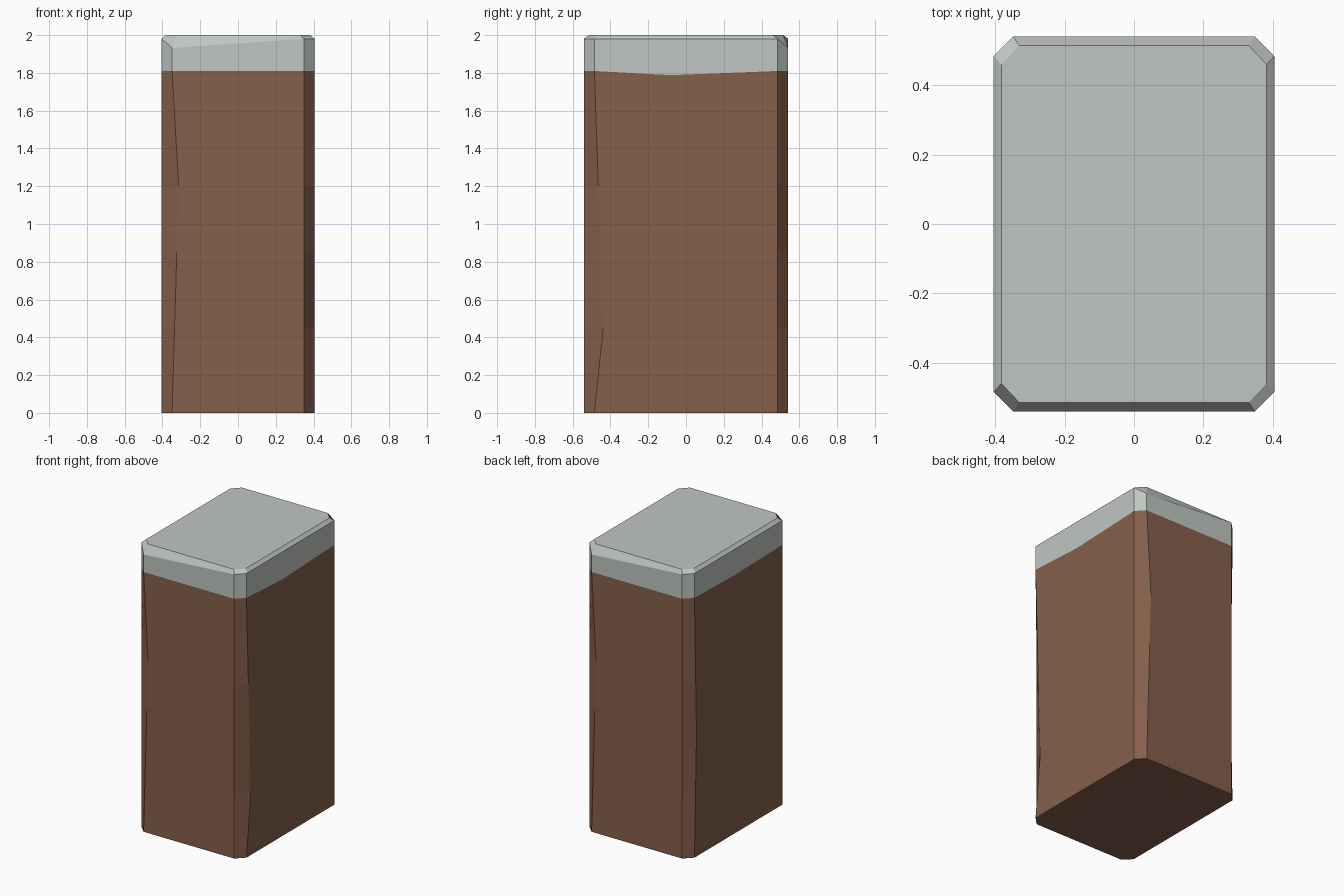
import bpy, bmesh

if "Cube" in bpy.data.objects:
    bpy.data.objects.remove(bpy.data.objects["Cube"])

X, Y, CX, CY = 0.405, 0.541, 0.349, 0.485   # half sizes and corner-cut positions
CAP = 1.81


def material(name, rgb):
    m = bpy.data.materials.new(name)
    lin = [((c / 255 + 0.055) / 1.055) ** 2.4 for c in rgb]
    m.diffuse_color = (*lin, 1)
    m.use_nodes = True
    m.node_tree.nodes["Principled BSDF"].inputs["Base Color"].default_value = m.diffuse_color
    return m


def bump(z, peak, amount):
    # worn-edge offset: zero at the floor and cap line, largest at peak
    if z >= CAP:
        return 0
    return amount * (z / peak if z < peak else (CAP - z) / (CAP - peak))


def ring(z, dip_r=0.0, dip_l=0.0):
    # chamfered rectangle with an extra point midway along both long sides
    f = CX - bump(z, 1.2, 0.035)
    r = CY - bump(z, 0.45, 0.047)
    l = CY - bump(z, 0.85, 0.022)
    return [(-f, -Y, z), (CX, -Y, z), (X, -r, z), (X, -0.08, z - dip_r), (X, CY, z),
            (f, Y, z), (-CX, Y, z), (-X, l, z), (-X, 0.05, z - dip_l), (-X, -CY, z)]


def rim():
    # shoulder ring with two opposite corners chipped lower
    pts = [list(p) for p in ring(CAP)]
    for i, p in enumerate(pts):
        p[2] = 1.932 if i in (0, 5) else 1.98
    return pts


def top():
    a, b, c, d = 0.383, 0.515, 0.331, 0.460
    return [(-c, -b, 2), (c, -b, 2), (a, -d, 2), (a, -0.08, 2), (a, d, 2),
            (c, b, 2), (-c, b, 2), (-a, d, 2), (-a, 0.05, 2), (-a, -d, 2)]


# pillar: brown body with a pale cap on the upper bands
levels = [ring(0), ring(0.45), ring(0.85), ring(1.2), ring(CAP, 0.022, 0.01), rim(), top()]
bm = bmesh.new()
rings = [[bm.verts.new(p) for p in lv] for lv in levels]
for k in range(len(rings) - 1):
    a, b = rings[k], rings[k + 1]
    n = len(a)
    for i in range(n):
        j = (i + 1) % n
        face = bm.faces.new((a[i], a[j], b[j], b[i]))
        face.material_index = 1 if k >= 4 else 0
bm.faces.new(rings[0][::-1])
bm.faces.new(rings[-1]).material_index = 1
bmesh.ops.recalc_face_normals(bm, faces=bm.faces[:])

mesh = bpy.data.meshes.new("capped_pillar")
bm.to_mesh(mesh)
bm.free()
mesh.materials.append(material("earth brown", (134, 96, 75)))
mesh.materials.append(material("pale grey", (192, 198, 193)))
bpy.context.collection.objects.link(bpy.data.objects.new("capped_pillar", mesh))
